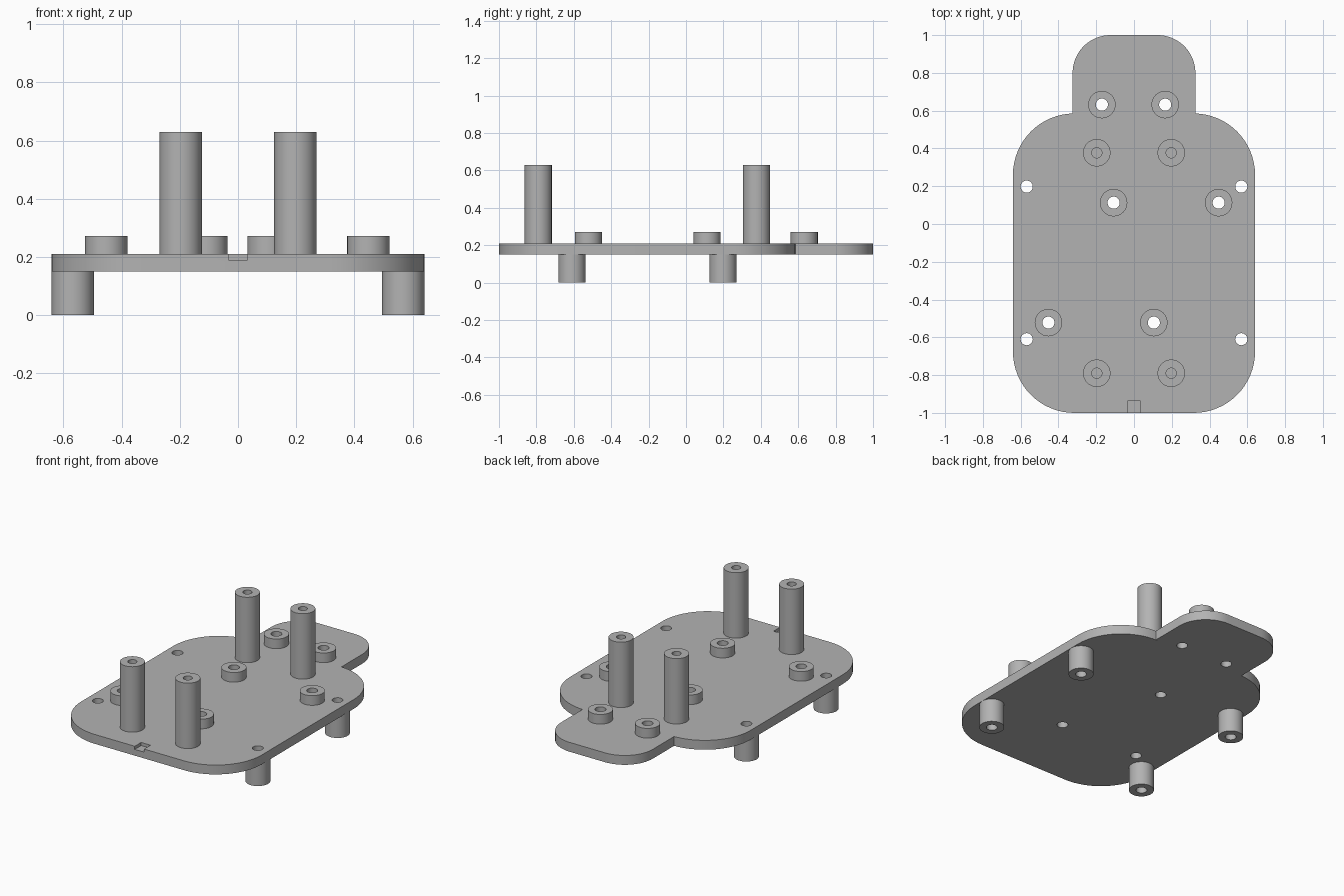
import bpy, bmesh
from math import cos, sin, pi

default = bpy.data.objects.get("Cube")
if default:
    bpy.data.objects.remove(default, do_unlink=True)

SEG = 48
PLATE_LOW, PLATE_TOP = 0.15, 0.21
BOSS_R, BORE_R, PILOT_R = 0.0725, 0.032, 0.027

grey = bpy.data.materials.new("plain_grey")
grey.use_nodes = True
colour = (0.45, 0.45, 0.45, 1)
grey.diffuse_color = colour
grey.node_tree.nodes["Principled BSDF"].inputs["Base Color"].default_value = colour


def make_object(name, bm):
    bmesh.ops.recalc_face_normals(bm, faces=bm.faces[:])
    mesh = bpy.data.meshes.new(name)
    bm.to_mesh(mesh)
    bm.free()
    mesh.materials.append(grey)
    obj = bpy.data.objects.new(name, mesh)
    bpy.context.collection.objects.link(obj)
    return obj


def smooth(obj):
    bpy.ops.object.select_all(action='DESELECT')
    obj.select_set(True)
    bpy.context.view_layer.objects.active = obj
    bpy.ops.object.shade_smooth_by_angle(angle=pi / 6)


def circle(x, y, r):
    return [(x + r * cos(2 * pi * i / SEG), y + r * sin(2 * pi * i / SEG)) for i in range(SEG)]


def arc(x, y, r, start):
    """Quarter arc, anticlockwise from the given angle."""
    return [(x + r * cos(start + pi / 2 * i / 16), y + r * sin(start + pi / 2 * i / 16))
            for i in range(17)]


def prism(bm, outline, low, high):
    face = bm.faces.new([bm.verts.new((x, y, low)) for x, y in outline])
    up = bmesh.ops.extrude_face_region(bm, geom=[face], use_keep_orig=True)
    moved = [v for v in up["geom"] if isinstance(v, bmesh.types.BMVert)]
    bmesh.ops.translate(bm, verts=moved, vec=(0, 0, high - low))


def tube(name, x, y, low, high, bore, open_end):
    """Hollow post; the ring that would touch the plate is left open."""
    bm = bmesh.new()
    rings = [[bm.verts.new((px, py, z)) for px, py in circle(x, y, r)]
             for r, z in ((BOSS_R, low), (BOSS_R, high), (bore, high), (bore, low))]
    pairs = [(0, 1), (2, 3), (1, 2) if open_end == "low" else (3, 0)]
    for a, b in pairs:
        for i in range(SEG):
            j = (i + 1) % SEG
            bm.faces.new((rings[a][i], rings[a][j], rings[b][j], rings[b][i]))
    obj = make_object(name, bm)
    # open rings need their outward direction checked on the outer wall
    face = obj.data.polygons[0]
    if face.normal.x * (face.center.x - x) + face.normal.y * (face.center.y - y) < 0:
        obj.data.flip_normals()
    smooth(obj)


# Post positions
tall = [(sx * 0.197, y) for sx in (-1, 1) for y in (0.377, -0.79)]
short = [(-0.17, 0.632), (0.165, 0.632), (-0.108, 0.113),
         (0.448, 0.113), (-0.453, -0.522), (0.105, -0.522)]
legs = [(sx * 0.568, y) for sx in (-1, 1) for y in (0.198, -0.61)]

# Base plate: rounded body with a narrower rounded tab behind
W, R, BACK, TAB, TAB_R = 0.641, 0.325, 0.585, 0.325, 0.2
half = (arc(W - R, -1 + R, R, -pi / 2) + arc(W - R, BACK - R, R, 0)
        + [(TAB, BACK)] + arc(TAB - TAB_R, 1 - TAB_R, TAB_R, 0))
bm = bmesh.new()
prism(bm, half + [(-x, y) for x, y in reversed(half)], PLATE_LOW, PLATE_TOP)
plate = make_object("base_plate", bm)

# Through holes and front notch
bm = bmesh.new()
for x, y in short + legs:
    prism(bm, circle(x, y, BORE_R), PLATE_LOW - 0.1, PLATE_TOP + 0.1)
n = 0.033
prism(bm, [(-n, -1.1), (n, -1.1), (n, -0.935), (-n, -0.935)], 0.19, PLATE_TOP + 0.1)
cutter = make_object("hole_cutter", bm)
cutter.hide_render = True
cut = plate.modifiers.new("holes", 'BOOLEAN')
cut.operation, cut.solver, cut.object = 'DIFFERENCE', 'EXACT', cutter
bpy.context.view_layer.objects.active = plate
bpy.ops.object.modifier_apply(modifier=cut.name)
bpy.data.objects.remove(cutter, do_unlink=True)
smooth(plate)

# Posts above and legs below
for i, (x, y) in enumerate(tall, 1):
    tube(f"tall_post_{i}", x, y, PLATE_TOP, 0.63, PILOT_R, "low")
for i, (x, y) in enumerate(short, 1):
    tube(f"short_boss_{i}", x, y, PLATE_TOP, 0.272, BORE_R, "low")
for i, (x, y) in enumerate(legs, 1):
    tube(f"leg_{i}", x, y, 0, PLATE_LOW, BORE_R, "high")
